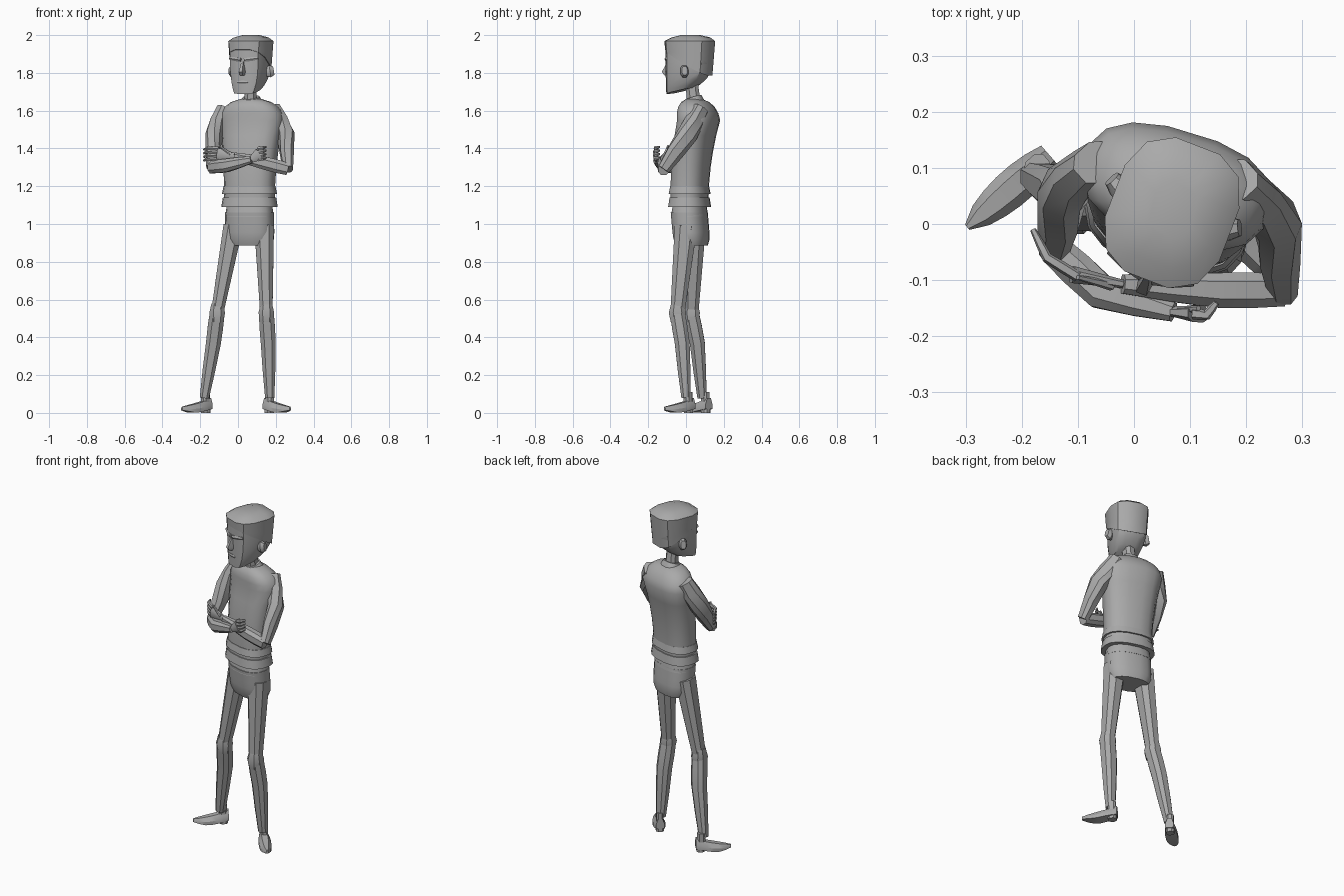
import bpy, bmesh, math
from mathutils import Vector, Matrix

cube = bpy.data.objects.get("Cube")
if cube:
    bpy.data.objects.remove(cube)

grey = bpy.data.materials.new("plain grey")
grey.use_nodes = True
shade = (0.4, 0.4, 0.4, 1)
grey.diffuse_color = shade
grey.node_tree.nodes["Principled BSDF"].inputs["Base Color"].default_value = shade

UP = Vector((0, 0, 1))
BACK = Vector((0, 1, 0))


def spin(degrees):
    return Matrix.Rotation(math.radians(degrees), 4, 'Z')


def mix(start, end, t):
    return start + (end - start) * t


def steps(count):
    return [i / (count - 1) for i in range(count)]


def skin(name, rings, matrix=Matrix(), angle=32):
    """Join point rings into one closed, shaded object."""
    bm = bmesh.new()
    loops = [[bm.verts.new(matrix @ Vector(p)) for p in ring] for ring in rings]
    for low, high in zip(loops, loops[1:]):
        for i in range(len(low)):
            bm.faces.new((low[i - 1], low[i], high[i], high[i - 1]))
    bm.faces.new(loops[0])
    bm.faces.new(loops[-1])
    bmesh.ops.recalc_face_normals(bm, faces=bm.faces)
    mesh = bpy.data.meshes.new(name)
    bm.to_mesh(mesh)
    bm.free()
    mesh.materials.append(grey)
    part = bpy.data.objects.new(name, mesh)
    bpy.context.collection.objects.link(part)
    bpy.ops.object.select_all(action='DESELECT')
    part.select_set(True)
    bpy.context.view_layer.objects.active = part
    bpy.ops.object.shade_smooth_by_angle(angle=math.radians(angle))


def oval(sides, width, depth, power=0.8):
    """Outline of an oval; a lower power makes it boxier."""
    points = []
    for i in range(sides):
        turn = math.tau * (i + 0.5) / sides
        c, s = math.cos(turn), math.sin(turn)
        points.append((width * math.copysign(abs(c) ** power, c),
                       depth * math.copysign(abs(s) ** power, s)))
    return points


def level(y, z, width, depth, tilt=0.0, sides=16, power=0.8):
    """One ring around the vertical axis, tilted from front to back."""
    return [(u, y + v, z + tilt * v) for u, v in oval(sides, width, depth, power)]


def limb(name, path, start, end, bulge=0.0, flat=0.9, sides=8, matrix=Matrix()):
    """Tapered tube through the path, swelling by the bulge in its middle."""
    path = [Vector(p) for p in path]
    points = [mix(a, b, k) for a, b in zip(path, path[1:]) for k in (0, 0.5)] + [path[-1]]
    run = (path[-1] - path[0]).normalized()
    guide = UP if abs(run.z) < 0.93 else BACK
    last = len(points) - 1
    rings = []
    for i, point in enumerate(points):
        along = (points[min(i + 1, last)] - points[max(i - 1, 0)]).normalized()
        side = along.cross(guide).normalized()
        over = side.cross(along)
        radius = mix(start, end, i / last) + bulge * math.sin(math.pi * i / last)
        rings.append([point + over * u + side * v for u, v in oval(sides, radius, radius * flat)])
    skin(name, rings, matrix)


# Sweater: straight body rounding over into the shoulders
TORSO = Matrix.Translation((0.055, 0, 0)) @ spin(-17)
body = [level(mix(0.02, 0.07, t * t), mix(1.14, 1.55, t),
              mix(0.135, 0.173, t * t), mix(0.092, 0.1, t)) for t in steps(6)]
for t in steps(5)[1:]:
    arc = t * math.radians(75)
    body.append(level(0.07 - 0.025 * t, 1.55 + 0.115 * math.sin(arc),
                      0.173 * math.cos(arc) ** 0.8, 0.1 * math.cos(arc) ** 0.7))
skin("sweater", body, TORSO)

# Folded waistband, hem and collar
for name, base, height, wide in (("hem", 1.04, 0.05, 0.13), ("waistband", 1.09, 0.05, 0.15),
                                 ("sweater_fold", 1.16, 0.04, 0.146)):
    skin(name, [level(0.02, base + height * t, wide - 0.008 * t, wide * 0.7 - 0.008 * t)
                for t in steps(2)], TORSO)
skin("collar", [level(0.04, mix(1.62, 1.67, t), mix(0.08, 0.045, t), mix(0.066, 0.042, t), 0.3)
                for t in steps(3)], TORSO)

# Trouser top, blunt at the crotch
skin("trouser_top", [level(mix(0.034, 0.018, t), mix(0.885, 1.06, t),
                           0.13 - 0.02 * (1 - t) ** 8, 0.09 - 0.014 * (1 - t) ** 8)
                     for t in steps(6)], TORSO)


def leg(side, hip, knee, calf, ankle):
    """Thigh, bulging knee and shin."""
    drop = UP * 0.05
    knee = Vector(knee)
    limb(side + "_thigh", (hip, knee), 0.064, 0.04, flat=0.87)
    limb(side + "_knee", (knee + drop, knee - drop), 0.036, 0.038, 0.012)
    limb(side + "_shin", (knee, calf, ankle), 0.042, 0.026, 0.008, 1)


leg("left", (0.138, 0, 0.99), (0.15, -0.045, 0.53), (0.16, -0.02, 0.37), (0.168, 0, 0.08))
leg("right", (-0.025, 0.045, 0.99), (-0.11, 0.028, 0.53), (-0.13, 0.06, 0.37), (-0.178, 0.085, 0.08))


def shoe(side, heel, degrees):
    """Pointed shoe with a raised toe, a block heel and an ankle."""
    place = Matrix.Translation(heel) @ spin(degrees)
    rings = []
    for t in steps(7):
        wide = 0.006 + 0.028 * math.sin(math.pi * mix(0.15, 1, t)) ** 0.6
        sole = 0.035 * abs(t - 0.6)
        top = mix(0.08, 0.032, t ** 0.7)
        half = mix(sole, top, 0.45)
        rings.append([(x, -0.195 * t, z) for x, z in (
            (-wide, sole), (wide, sole), (wide, half),
            (wide / 2, top), (-wide / 2, top), (-wide, half))])
    skin(side + "_shoe", rings, place)
    skin(side + "_shoe_heel", [level(-0.027, z, 0.024, 0.024, sides=8) for z in (0, 0.03)], place)
    skin(side + "_ankle", [level(-0.03, z, 0.021, 0.024, sides=8) for z in (0.04, 0.11)], place)


shoe("left", (0.148, 0.034, 0), 41)
shoe("right", (-0.15, 0.122, 0), -49)


def arm(side, shoulder, bend, elbow, middle, wrist, knuckles):
    """Sleeve, forearm and palm."""
    limb(side + "_sleeve", (shoulder, bend, elbow), 0.044, 0.034, 0.016, 0.8)
    limb(side + "_forearm", (elbow, middle, wrist), 0.034, 0.02, 0.01)
    limb(side + "_palm", (wrist, knuckles), 0.018, 0.036, flat=0.45)


# Folded arms
arm("left", (0.185, 0.08, 1.61), (0.253, 0.005, 1.47), (0.265, -0.118, 1.29),
    (0.15, -0.118, 1.32), (-0.02, -0.107, 1.36), (-0.11, -0.09, 1.37))
arm("right", (-0.07, 0.11, 1.61), (-0.125, 0.06, 1.47), (-0.142, -0.045, 1.3),
    (-0.06, -0.12, 1.31), (0.07, -0.157, 1.34), (0.115, -0.16, 1.37))


def fingers(side, path, thumb):
    """Four stacked fingers along one path, and a thumb."""
    for i in range(4):
        lift = UP * 0.019 * (i - 1.5)
        limb(f"{side}_finger_{i + 1}", [Vector(p) + lift for p in path], 0.011, 0.006, 0.002, sides=6)
    limb(side + "_thumb", thumb, 0.01, 0.005, sides=6)


fingers("left", ((-0.1, -0.094, 1.37), (-0.155, -0.06, 1.375), (-0.18, -0.01, 1.365)),
        ((-0.04, -0.11, 1.37), (-0.1, -0.095, 1.415)))
fingers("right", ((0.105, -0.16, 1.37), (0.13, -0.162, 1.375), (0.147, -0.14, 1.38)),
        ((0.075, -0.155, 1.35), (0.115, -0.15, 1.41)))

# Neck, and the head turned to its right
limb("neck", ((0.067, 0.045, 1.62), (0.067, 0.025, 1.78)), 0.042, 0.038, -0.004)
HEAD = Matrix.Translation((0.068, 0.02, 0)) @ spin(-21)
face = []
for t in steps(7):
    t **= 1.4
    jaw = (1 - t) ** 4
    face.append(level(-0.05 * jaw, mix(1.705, 1.95, t), 0.1 - 0.034 * jaw,
                      0.124 - 0.05 * jaw, 0.22 * (1 - t) ** 2, 12, 0.65))
skin("head", face, HEAD)

# Hair: low at the nape, high over the forehead, with a shallow crown
hair = [level(-0.006 * (1 - t), mix(1.855, 1.968, t), mix(0.104, 0.112, t),
              mix(0.122, 0.131, t), -0.58 * (1 - t), 12, 0.72) for t in steps(4)]
hair += [level(0.006, 1.968 + 0.032 * t, 0.112 - 0.07 * t * t,
               0.13 - 0.08 * t * t, sides=12, power=0.72) for t in (0.6, 1)]
skin("hair", hair, HEAD)

# Face details
skin("nose", [[(-wide, -0.1, z), (wide, -0.1, z), (wide / 2, -tip, z), (-wide / 2, -tip, z)]
              for wide, tip, z in ((0.01, 0.125, 1.86), (0.02, 0.155, 1.805), (0.016, 0.14, 1.787))], HEAD)
limb("lips", ((-0.03, -0.118, 1.75), (0.03, -0.118, 1.75)), 0.007, 0.007, 0.004, sides=6, matrix=HEAD)
for side, s in (("left", 1), ("right", -1)):
    limb(side + "_brow", ((s * 0.008, -0.122, 1.868), (s * 0.08, -0.1, 1.878)),
         0.01, 0.008, 0.003, 1.2, 6, HEAD)
    limb(side + "_ear", ((s * 0.085, 0, 1.805), (s * 0.122, 0.018, 1.812)),
         0.025, 0.024, 0.01, 0.65, 8, HEAD)
